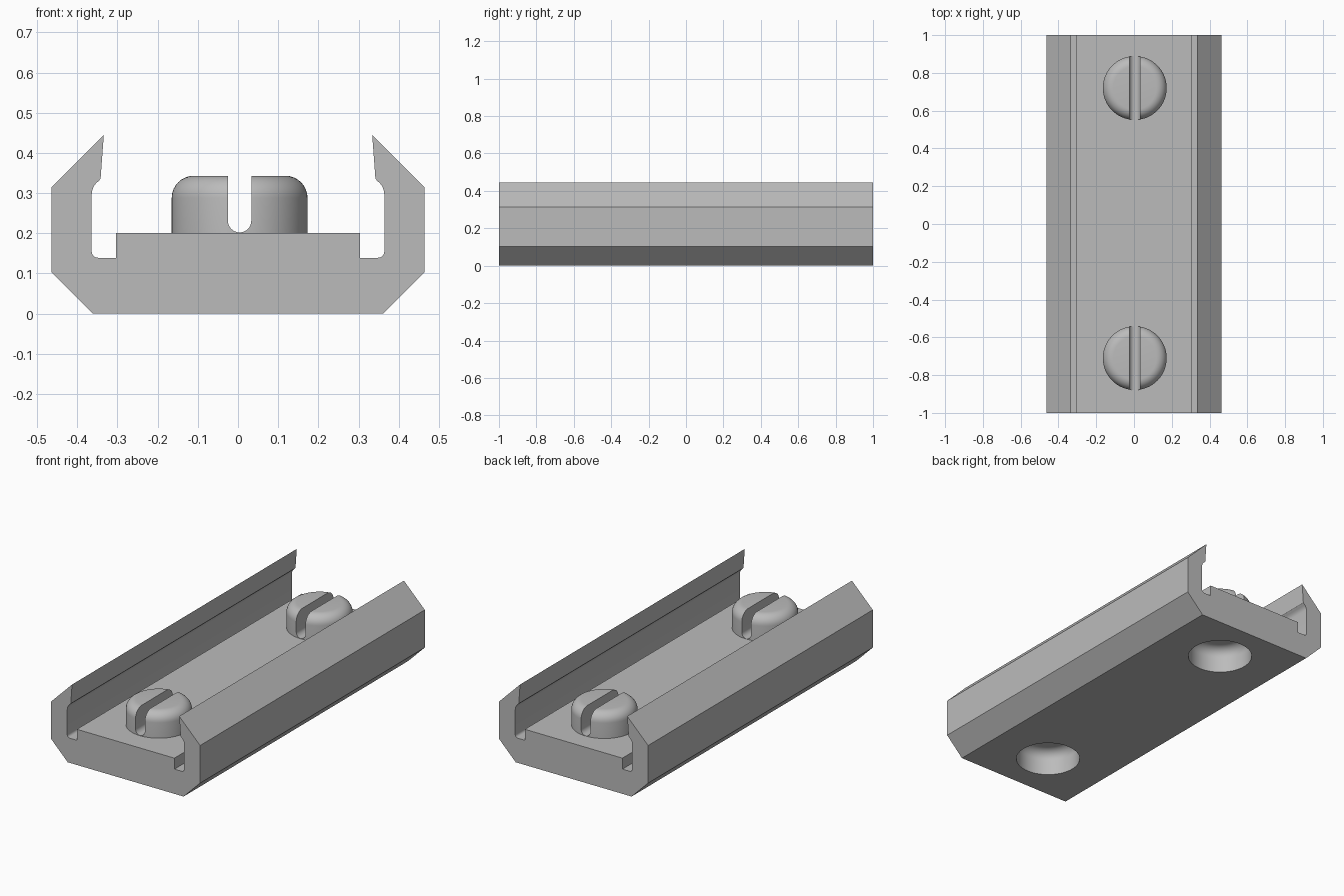
import bpy, bmesh, math

STUD_X, STUD_Y, STUD_R = 0.004, (0.72, -0.71), 0.169
FILLET = 0.055

default = bpy.data.objects.get("Cube")
if default:
    bpy.data.objects.remove(default, do_unlink=True)

grey = bpy.data.materials.new("light grey")
grey.use_nodes = True
colour = (0.5, 0.5, 0.5, 1)
grey.diffuse_color = colour
grey.node_tree.nodes["Principled BSDF"].inputs["Base Color"].default_value = colour


def make_object(name, bm):
    bmesh.ops.recalc_face_normals(bm, faces=bm.faces)
    mesh = bpy.data.meshes.new(name)
    bm.to_mesh(mesh)
    bm.free()
    mesh.materials.append(grey)
    obj = bpy.data.objects.new(name, mesh)
    bpy.context.collection.objects.link(obj)
    return obj


def extrude_y(name, outline, half_length):
    """Prism along y from an (x, z) outline."""
    bm = bmesh.new()
    face = bm.faces.new([bm.verts.new((x, -half_length, z)) for x, z in outline])
    out = bmesh.ops.extrude_face_region(bm, geom=[face])
    verts = [g for g in out["geom"] if isinstance(g, bmesh.types.BMVert)]
    bmesh.ops.translate(bm, verts=verts, vec=(0, 2 * half_length, 0))
    return make_object(name, bm)


def arc(cx, cz, r, start, end, steps=8):
    """Points on an arc, angles in degrees."""
    angles = [math.radians(start + (end - start) * i / steps) for i in range(steps + 1)]
    return [(cx + r * math.cos(a), cz + r * math.sin(a)) for a in angles]


def domed_cylinder(name, bottom, top, y):
    """Upright cylinder with a filleted top edge, as rings of vertices."""
    profile = [(STUD_R, bottom)] + arc(STUD_R - FILLET, top - FILLET, FILLET, 0, 90)
    n = 64
    bm = bmesh.new()
    rings = [[bm.verts.new((STUD_X + r * math.cos(math.tau * i / n),
                            y + r * math.sin(math.tau * i / n), z)) for i in range(n)]
             for r, z in profile]
    for low, high in zip(rings, rings[1:]):
        for i in range(n):
            j = (i + 1) % n
            bm.faces.new((low[i], low[j], high[j], high[i]))
    bm.faces.new(rings[0])
    bm.faces.new(rings[-1])
    return make_object(name, bm)


def cut(target, cutter):
    mod = target.modifiers.new("cut", "BOOLEAN")
    mod.operation = "DIFFERENCE"
    mod.solver = "EXACT"
    mod.object = cutter
    bpy.context.view_layer.objects.active = target
    bpy.ops.object.modifier_apply(modifier=mod.name)
    bpy.data.objects.remove(cutter, do_unlink=True)


def smooth(obj):
    bpy.ops.object.select_all(action="DESELECT")
    obj.select_set(True)
    bpy.context.view_layer.objects.active = obj
    bpy.ops.object.shade_smooth_by_angle(angle=math.radians(30))


# Channel rail: half of the cross-section, mirrored
half = [(0.361, 0), (0.464, 0.103), (0.464, 0.315), (0.334, 0.445), (0.342, 0.336)]
half += arc(0.324, 0.297, 0.04, 55, 0, 6)
half += arc(0.349, 0.154, 0.015, 0, -90, 5)
half += [(0.304, 0.139), (0.304, 0.201)]
rail = extrude_y("channel_rail", half + [(-x, z) for x, z in reversed(half)], 1)

# Slotted round studs, with matching hollows in the underside
for label, y in zip(("back", "front"), STUD_Y):
    cut(rail, domed_cylinder("hollow_cutter", -0.05, 0.142, y))
    stud = domed_cylinder(label + "_stud", 0.19, 0.343, y)
    slot = extrude_y("slot_cutter", arc(STUD_X, 0.231, 0.029, 180, 360, 16)
                     + [(STUD_X + 0.029, 0.4), (STUD_X - 0.029, 0.4)], 1.2)
    cut(stud, slot)
    smooth(stud)
smooth(rail)
